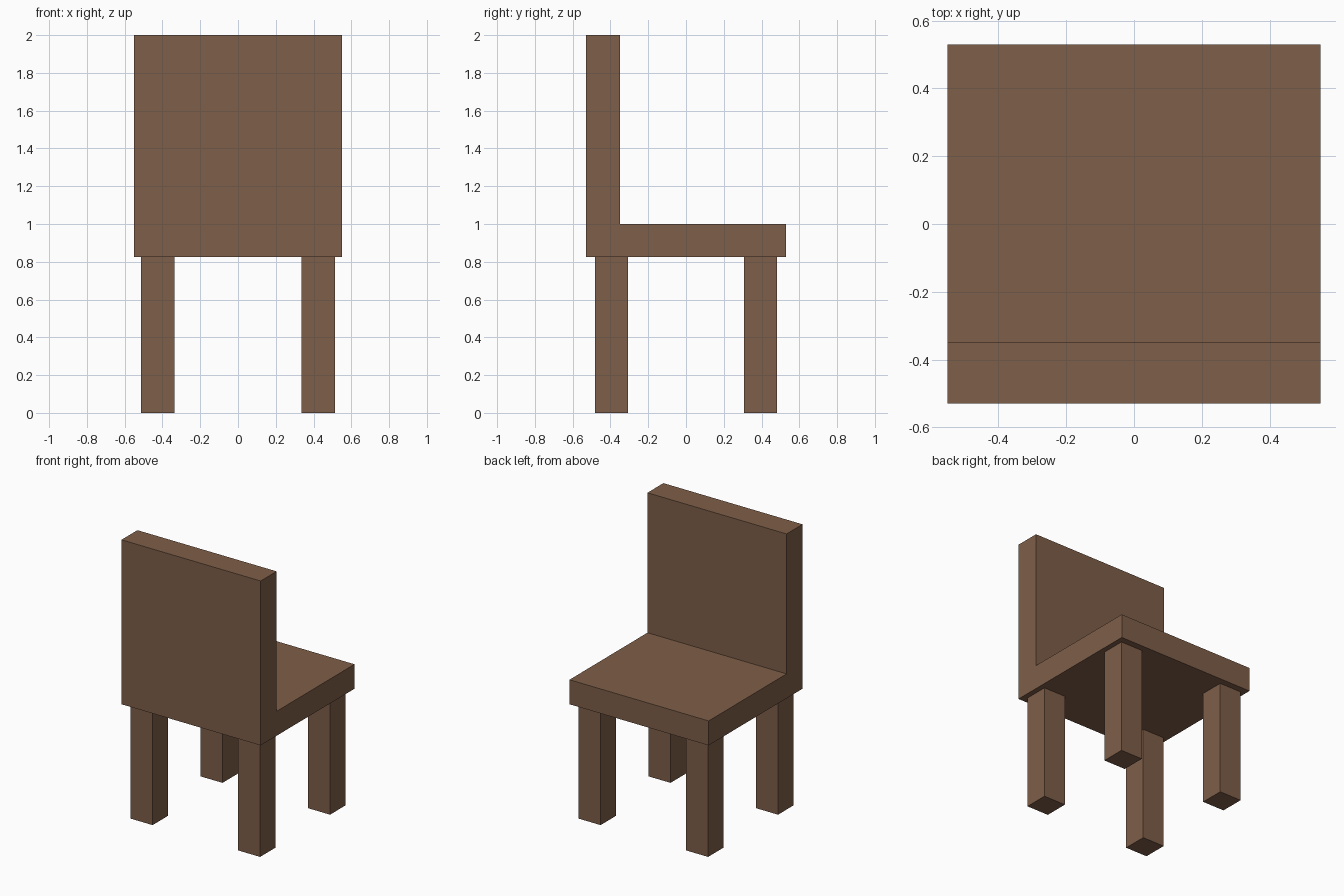
import bpy, bmesh
from mathutils import Matrix, Vector

if "Cube" in bpy.data.objects:
    bpy.data.objects.remove(bpy.data.objects["Cube"])

wood = bpy.data.materials.new("brown_wood")
wood.diffuse_color = (0.21, 0.112, 0.065, 1)
wood.use_nodes = True
wood.node_tree.nodes["Principled BSDF"].inputs["Base Color"].default_value = wood.diffuse_color


def finish(name, bm):
    bmesh.ops.recalc_face_normals(bm, faces=bm.faces)
    mesh = bpy.data.meshes.new(name)
    bm.to_mesh(mesh)
    bm.free()
    mesh.materials.append(wood)
    obj = bpy.data.objects.new(name, mesh)
    bpy.context.collection.objects.link(obj)
    return obj


def box(name, center, size):
    bm = bmesh.new()
    bmesh.ops.create_cube(bm, size=1, matrix=Matrix.LocRotScale(None, None, Vector(size)))
    obj = finish(name, bm)
    obj.location = center
    return obj


# Seat and backrest: one L-shaped side profile extruded across the width
HALF_WIDTH, SEAT_BOTTOM = 0.55, 0.825
profile = [(-0.53, SEAT_BOTTOM), (0.53, SEAT_BOTTOM), (0.53, 1.0),
           (-0.35, 1.0), (-0.35, 2.0), (-0.53, 2.0)]
bm = bmesh.new()
side = bm.faces.new([bm.verts.new((-HALF_WIDTH, y, z)) for y, z in profile])
ext = bmesh.ops.extrude_face_region(bm, geom=[side], use_keep_orig=True)
bmesh.ops.translate(bm, vec=(2 * HALF_WIDTH, 0, 0),
                    verts=[v for v in ext["geom"] if isinstance(v, bmesh.types.BMVert)])
finish("seat_and_backrest", bm)

# Four square legs
LEG = 0.175
for y_name, sy in (("front", -1), ("rear", 1)):
    for x_name, sx in (("left", -1), ("right", 1)):
        box(f"{y_name}_{x_name}_leg",
            (sx * 0.425, sy * 0.395, SEAT_BOTTOM / 2), (LEG, LEG, SEAT_BOTTOM))
